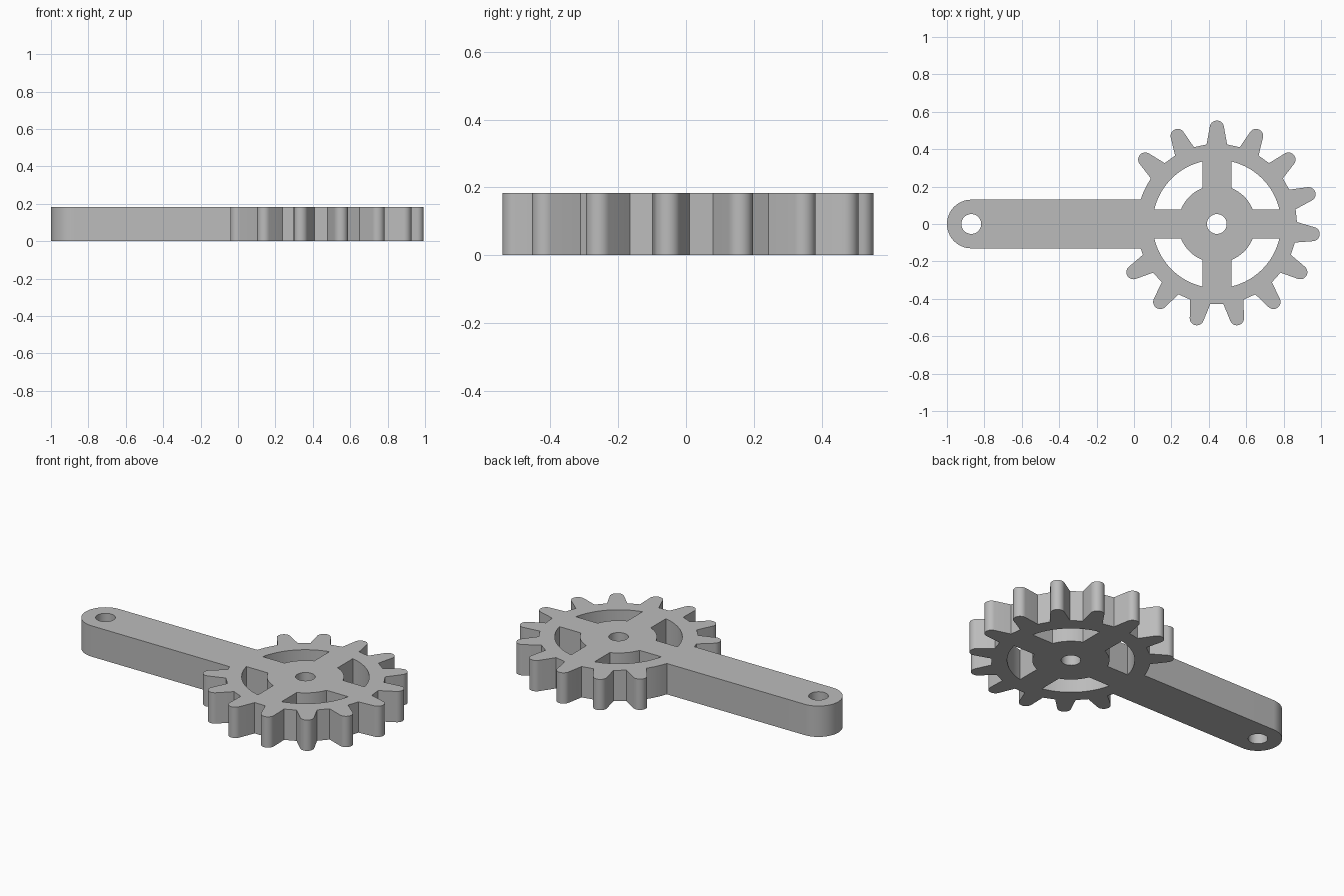
import bpy, bmesh
from math import sin, cos, pi, radians, asin, acos, degrees

cube = bpy.data.objects.get("Cube")
if cube:
    bpy.data.objects.remove(cube)

GEAR_X, ARM_X, THICK = 0.443, -0.87, 0.183
TIP_R, ROOT_R, TIP_HALF, BASE_HALF = 0.553, 0.428, 0.038, 0.055
ARM_HALF, BORE = 0.13, 0.053
RIM_IN, HUB_R, SPOKE_HALF = 0.343, 0.207, 0.077
PITCH = 360 / 15


def arc(cx, radius, start, end, steps):
    """Points on an arc centred on the x axis, angles in degrees."""
    angles = [radians(start + (end - start) * i / steps) for i in range(steps + 1)]
    return [(cx + radius * cos(a), radius * sin(a)) for a in angles]


def tooth(angle):
    """Tapered tooth with a round tip, pointing along the angle."""
    a = radians(angle)
    local = [(ROOT_R - 0.003, -BASE_HALF)]
    local += arc(TIP_R - TIP_HALF, TIP_HALF, -80, 80, 14)
    local += [(ROOT_R - 0.003, BASE_HALF)]
    return [(GEAR_X + u * cos(a) - v * sin(a), u * sin(a) + v * cos(a)) for u, v in local]


def window(quadrant):
    """Opening between two spokes, hub and rim."""
    inner = degrees(asin(SPOKE_HALF / HUB_R))
    outer = degrees(asin(SPOKE_HALF / RIM_IN))
    q = 90 * quadrant
    return (arc(GEAR_X, RIM_IN, q + outer, q + 90 - outer, 20)
            + arc(GEAR_X, HUB_R, q + 90 - inner, q + inner, 12))


# Outline: teeth around the gear, then the rim and the arm with its round end
joint = 180 - degrees(asin(ARM_HALF / ROOT_R))
outline = []
for k in range(13):
    outline += tooth(-150 + PITCH * k)
outline += arc(GEAR_X, ROOT_R, 148, joint, 4)
outline += arc(ARM_X, ARM_HALF, 90, 270, 32)
outline += arc(GEAR_X, ROOT_R, -joint, -159, 1)

# Openings: two bores and four windows
loops = [outline]
loops += [arc(x, BORE, 0, 360, 32)[:-1] for x in (GEAR_X, ARM_X)]
loops += [window(q) for q in range(4)]

# Fill the flat profile and extrude it
bm = bmesh.new()
for points in loops:
    verts = [bm.verts.new((x, y, 0)) for x, y in points]
    for i, v in enumerate(verts):
        bm.edges.new((v, verts[i - 1]))
bmesh.ops.triangle_fill(bm, use_beauty=True, use_dissolve=False, edges=bm.edges[:], normal=(0, 0, 1))
top = bmesh.ops.extrude_face_region(bm, geom=bm.faces[:], use_keep_orig=True)
moved = [g for g in top["geom"] if isinstance(g, bmesh.types.BMVert)]
bmesh.ops.translate(bm, vec=(0, 0, THICK), verts=moved)
bmesh.ops.recalc_face_normals(bm, faces=bm.faces[:])

mesh = bpy.data.meshes.new("gear_crank")
bm.to_mesh(mesh)
bm.free()
crank = bpy.data.objects.new("gear_crank", mesh)
bpy.context.collection.objects.link(crank)

# Plain grey material
grey = bpy.data.materials.new("plain_grey")
grey.use_nodes = True
colour = (0.5, 0.5, 0.5, 1)
grey.diffuse_color = colour
grey.node_tree.nodes["Principled BSDF"].inputs["Base Color"].default_value = colour
mesh.materials.append(grey)

# Smooth the round walls, keep the rims sharp
bpy.ops.object.select_all(action="DESELECT")
crank.select_set(True)
bpy.context.view_layer.objects.active = crank
bpy.ops.object.shade_smooth_by_angle(angle=radians(30))
